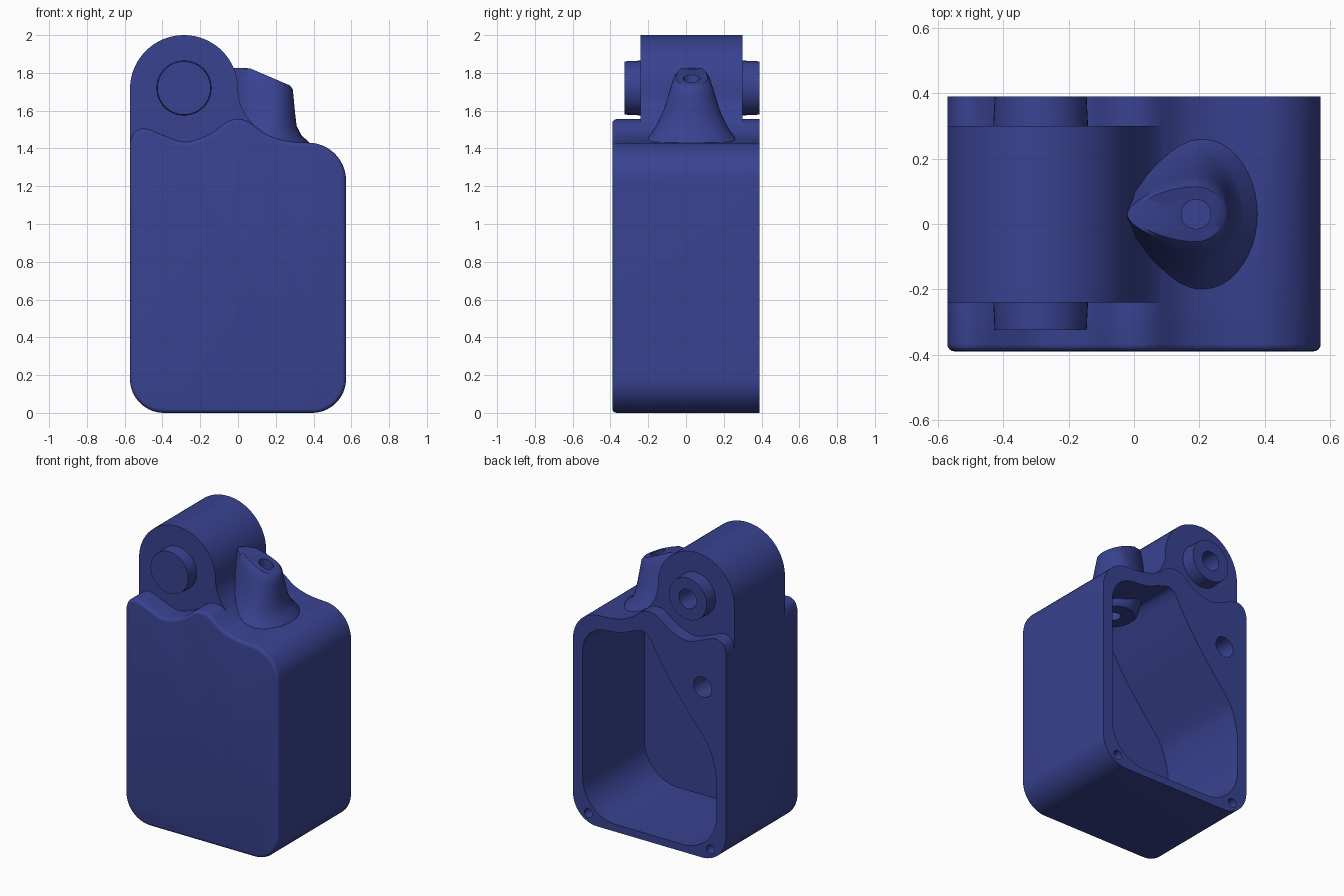
import bpy, bmesh, math
from mathutils import Vector

if "Cube" in bpy.data.objects:
    bpy.data.objects.remove(bpy.data.objects["Cube"])

blue = bpy.data.materials.new("blue_plastic")
blue.diffuse_color = (0.04, 0.055, 0.28, 1)
blue.use_nodes = True
blue.node_tree.nodes["Principled BSDF"].inputs["Base Color"].default_value = blue.diffuse_color


def arc(cx, cz, r, a0, a1, n=14):
    return [(cx + r * math.cos(math.radians(a0 + (a1 - a0) * i / n)),
             cz + r * math.sin(math.radians(a0 + (a1 - a0) * i / n))) for i in range(n + 1)]


def smooth(pts, n=5):
    # Catmull-Rom curve through the points
    p = [Vector(q) for q in [pts[0]] + pts + [pts[-1]]]
    out = []
    for a, b, c, d in zip(p, p[1:], p[2:], p[3:]):
        for i in range(n):
            t = i / n
            out.append(tuple(0.5 * (2 * b + (c - a) * t + (2 * a - 5 * b + 4 * c - d) * t * t
                                    + (3 * b - a - 3 * c + d) * t ** 3)))
    return out + [pts[-1]]


def loft(name, rings, bevel=0):
    # skin a stack of equal rings and cap both ends
    bm = bmesh.new()
    rows = [[bm.verts.new(p) for p in r] for r in rings]
    n = len(rows[0])
    for a, b in zip(rows, rows[1:]):
        for i in range(n):
            j = (i + 1) % n
            bm.faces.new((a[i], a[j], b[j], b[i]))
    first = bm.faces.new(rows[0])
    bm.faces.new(rows[-1])
    bmesh.ops.recalc_face_normals(bm, faces=bm.faces[:])
    if bevel:
        bmesh.ops.bevel(bm, geom=list(first.edges), offset=bevel, segments=4,
                        profile=0.5, affect='EDGES')
    me = bpy.data.meshes.new(name)
    bm.to_mesh(me)
    bm.free()
    ob = bpy.data.objects.new(name, me)
    bpy.context.collection.objects.link(ob)
    me.materials.append(blue)
    return ob


def extrude(name, prof, y0, y1, bevel=0):
    pts = [p for i, p in enumerate(prof)
           if (Vector(p) - Vector(prof[i - 1])).length > 1e-4]
    return loft(name, [[(x, y, z) for x, z in pts] for y in (y0, y1)], bevel)


def rod(name, x, z, stations):
    # round part along y, stations are (y, radius)
    return loft(name, [[(px, y, pz) for px, pz in arc(x, z, r, 0, 352.5, 47)] for y, r in stations])


def post(name, x, y, stations):
    # round part along z, stations are (z, radius)
    return loft(name, [[(px, py, z) for px, py in arc(x, y, r, 0, 352.5, 47)] for z, r in stations])


def combine(base, tool, op):
    m = base.modifiers.new(op, 'BOOLEAN')
    m.operation, m.object, m.solver = op, tool, 'EXACT'
    bpy.context.view_layer.objects.active = base
    bpy.ops.object.modifier_apply(modifier=m.name)
    bpy.data.objects.remove(tool)


# Box body with wavy shoulder and rounded front edge
W = 0.572
wave = smooth([(.372, 1.43), (.26, 1.44), (.15, 1.475), (.06, 1.54), (0, 1.555), (-.06, 1.54),
               (-.15, 1.475), (-.28, 1.435), (-.40, 1.473), (-.46, 1.497), (-.51, 1.505),
               (-.553, 1.48), (-W, 1.43)])
body = extrude("housing", arc(-.392, .18, .18, 180, 270) + arc(.392, .18, .18, 270, 360)
               + arc(.372, 1.23, .2, 0, 90) + wave, -.39, .39, bevel=.022)

# Hinge knuckle flowing into the shoulder
knuckle = extrude("knuckle", [(-W, 1.40)] + arc(-.286, 1.714, .286, 180, 0, 40)
                  + smooth([(0, 1.714), (.008, 1.65), (.045, 1.57), (.12, 1.49), (.22, 1.445),
                            (.36, 1.425), (.38, 1.40)]), -.24, .30)
combine(body, knuckle, 'UNION')

# Hinge pin
pin = rod("pin", -.286, 1.72, [(-.325, .141), (-.2, .147), (.26, .147), (.39, .141)])
combine(body, pin, 'UNION')

# Slanted nozzle: z, slope, centre x, right, left and side radius
levels = [(1.39, 0, .17, .23, .25, .28), (1.435, 0, .17, .205, .25, .25),
          (1.47, 0, .17, .165, .25, .22), (1.52, 0, .17, .140, .24, .187),
          (1.60, .08, .18, .122, .23, .15), (1.70, .25, .185, .109, .22, .118),
          (1.755, .42, .19, .100, .21, .099), (1.77, .43, .19, .085, .20, .084),
          (1.77, .43, .19, .055, .12, .055)]
rings = []
for z, slope, cx, right, left, side in levels:
    ring = []
    for i in range(48):
        c, s = math.cos(math.tau * i / 48), math.sin(math.tau * i / 48)
        dx = c * (right if c > 0 else left)
        dy = s * side * (1 if c > 0 else 1 - .3 * c * c)
        ring.append((cx + dx, .03 + dy, min(z - slope * dx, 1.825)))
    rings.append(ring)
combine(body, loft("nozzle", rings), 'UNION')

# Cavity open at the back, with a slanted side
cavity = extrude("cavity", arc(-.25, .30, .25, 180, 270) + arc(.25, .30, .25, 270, 360)
                 + arc(.32, 1.163, .18, 0, 90)
                 + smooth([(.32, 1.343), (.22, 1.355), (.13, 1.39), (.05, 1.412), (0, 1.38),
                           (-.06, 1.28), (-.165, 1.117), (-.32, .92), (-.45, .75), (-.5, .57)]),
                 -.27, .45)
combine(body, cavity, 'DIFFERENCE')

# Collar under the nozzle inside the cavity, and the bore through both
combine(body, post("collar", .19, .03, [(1.31, .13), (1.33, .15), (1.41, .17)]), 'UNION')
combine(body, post("bore", .19, .03, [(1.2, .045), (1.9, .045)]), 'DIFFERENCE')

# Holes in the back: pin socket, latch hole, two screw holes
for x, z, r, depth in [(-.286, 1.72, .065, .35), (-.397, 1.153, .068, .4),
                       (-.458, .072, .03, .3), (.458, .072, .03, .3)]:
    combine(body, rod("hole", x, z, [(.39 - depth, r), (.45, r)]), 'DIFFERENCE')

body.select_set(True)
bpy.context.view_layer.objects.active = body
bpy.ops.object.shade_smooth_by_angle(angle=math.radians(32))
